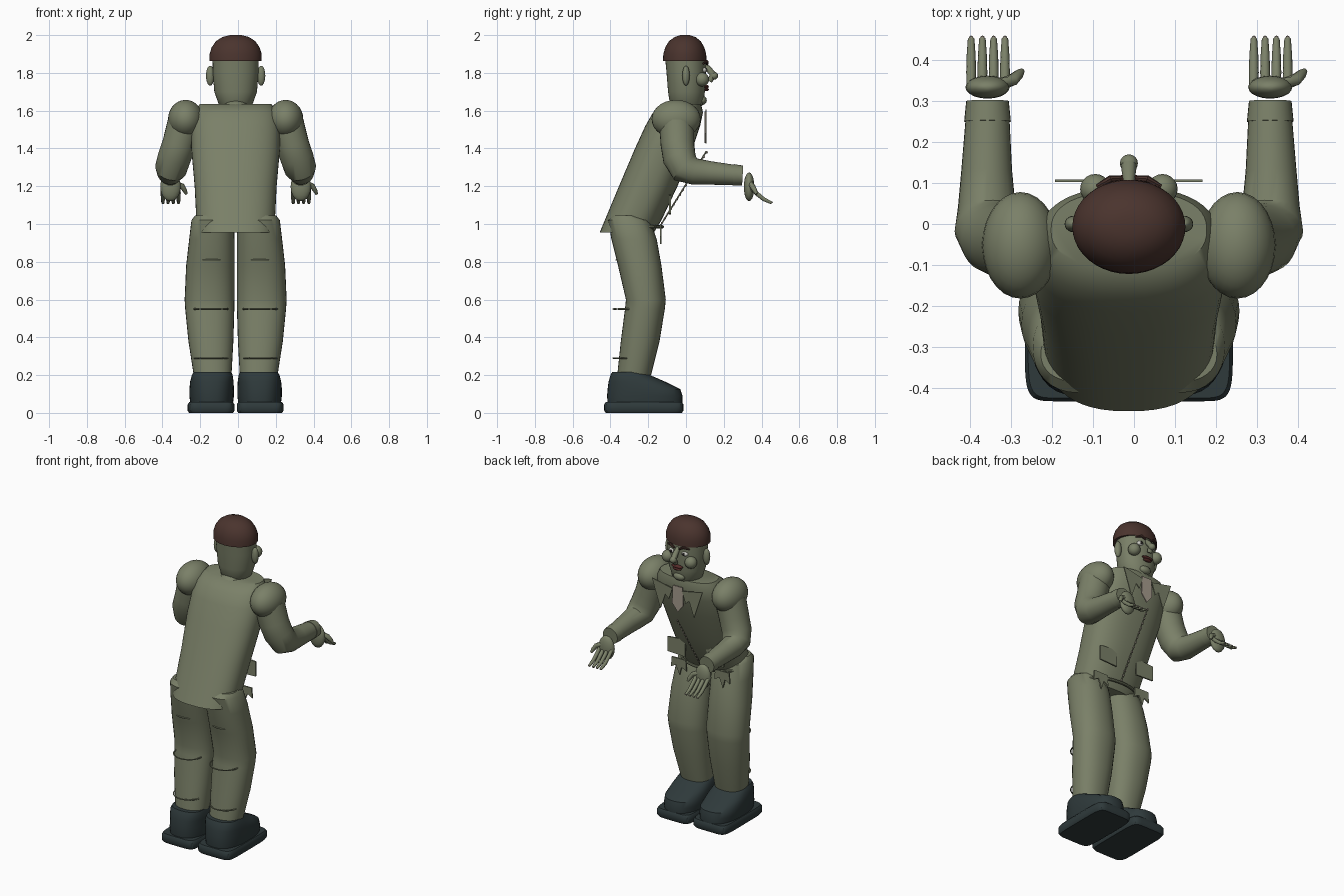
import bpy, bmesh, math
from mathutils import Vector

if "Cube" in bpy.data.objects:
    bpy.data.objects.remove(bpy.data.objects["Cube"])

CX = -0.0125  # centre line of the body


def mat(name, r, g, b):
    m = bpy.data.materials.new(name)
    m.diffuse_color = (r, g, b, 1)
    m.use_nodes = True
    m.node_tree.nodes["Principled BSDF"].inputs["Base Color"].default_value = m.diffuse_color
    return m


OLIVE = mat("olive", .195, .216, .138)
BOOT = mat("boot_grey", .028, .042, .044)
HAIR = mat("hair_brown", .069, .034, .027)
TAN = mat("shirt_tan", .38, .33, .27)
LIP = mat("lip_red", .09, .025, .022)
WHITE = mat("eye_white", .6, .6, .55)
DARK = mat("pupil_dark", .015, .013, .012)


def finish(name, bm, material, angle=40):
    bmesh.ops.recalc_face_normals(bm, faces=bm.faces)
    me = bpy.data.meshes.new(name)
    bm.to_mesh(me)
    bm.free()
    me.materials.append(material)
    ob = bpy.data.objects.new(name, me)
    ob.location.x = CX
    bpy.context.collection.objects.link(ob)
    bpy.ops.object.select_all(action='DESELECT')
    bpy.context.view_layer.objects.active = ob
    ob.select_set(True)
    bpy.ops.object.shade_smooth_by_angle(angle=math.radians(angle))
    return ob


def skin(name, rings, material, angle=40):
    """Bridge closed rings of points and cap both ends."""
    bm = bmesh.new()
    vs = [[bm.verts.new(p) for p in ring] for ring in rings]
    n = len(vs[0])
    for a, b in zip(vs, vs[1:]):
        for i in range(n):
            bm.faces.new((a[i], a[(i + 1) % n], b[(i + 1) % n], b[i]))
    bm.faces.new(vs[0])
    bm.faces.new(vs[-1])
    return finish(name, bm, material, angle)


def stack(name, rows, material, power=2.0, n=40, angle=40):
    """Loft of level sections: z, back y, front y, centre x, half width."""
    rings = []
    for z, yb, yf, cx, rx in rows:
        ring = []
        for i in range(n):
            t = 2 * math.pi * i / n
            c, s = math.cos(t), math.sin(t)
            px = math.copysign(abs(c) ** (2 / power), c)
            py = math.copysign(abs(s) ** (2 / power), s)
            ring.append((cx + rx * px, (yb + yf) / 2 + (yf - yb) / 2 * py, z))
        rings.append(ring)
    return skin(name, rings, material, angle)


def tube(name, path, material, n=12):
    """Round tube through (x, y, z, radius) points."""
    pts = [Vector(p[:3]) for p in path]
    rings = []
    for k, p in enumerate(pts):
        t = (pts[min(k + 1, len(pts) - 1)] - pts[max(k - 1, 0)]).normalized()
        side = Vector((1, 0, 0)) if abs(t.x) < .8 else Vector((0, 0, 1))
        u = (side - t * side.dot(t)).normalized()
        v = t.cross(u)
        r = path[k][3]
        rings.append([p + r * (u * math.cos(a) + v * math.sin(a))
                      for a in (2 * math.pi * i / n for i in range(n))])
    return skin(name, rings, material)


def ball(name, c, r, material, seg=28):
    bm = bmesh.new()
    bmesh.ops.create_uvsphere(bm, u_segments=seg, v_segments=seg // 2, radius=1)
    for v in bm.verts:
        v.co = Vector([c[i] + v.co[i] * r[i] for i in range(3)])
    return finish(name, bm, material)


def plate(name, outline, y, material, thick=.006, lean=0):
    """Upright thin sheet from an (x, z) outline."""
    z0 = outline[0][1]
    rings = [[(x, y + d + lean * (z - z0), z) for x, z in outline]
             for d in (-thick / 2, thick / 2)]
    return skin(name, rings, material, 20)


def arc(name, cx, cy, z, rx, ry, a0, a1, r, material, steps=20):
    path = []
    for i in range(steps + 1):
        a = math.radians(a0 + (a1 - a0) * i / steps)
        path.append((cx + rx * math.cos(a), cy + ry * math.sin(a), z, r))
    return tube(name, path, material, 8)


# Leaning jacket
stack("jacket", [(.955, -.457, -.17, 0, .2), (1.02, -.43, -.13, 0, .208),
                 (1.2, -.355, -.045, 0, .217), (1.4, -.27, .035, 0, .235),
                 (1.52, -.215, .075, 0, .235), (1.59, -.175, .09, 0, .22),
                 (1.635, -.11, .08, 0, .19)], OLIVE, 2.4, 48)

# Head, neck and hair cap
ball("neck", (0, -.04, 1.605), (.076, .085, .055), OLIVE)
stack("head", [(1.595, -.055, .065, 0, .055), (1.635, -.085, .09, 0, .09),
               (1.7, -.095, .1, 0, .113), (1.8, -.103, .105, 0, .121),
               (1.875, -.11, .105, 0, .122)], OLIVE, 2.1)
stack("hair", [(1.862, -.122, .108, 0, .138), (1.9, -.12, .107, 0, .138),
               (1.935, -.11, .097, 0, .127), (1.968, -.09, .078, 0, .104),
               (1.99, -.06, .05, 0, .07), (2.0, -.03, .02, 0, .03)], HAIR)

# Face
tube("nose_bridge", [(0, .09, 1.85, .012), (0, .12, 1.82, .016),
                     (0, .145, 1.79, .02), (0, .125, 1.755, .014)], OLIVE)
ball("nose_tip", (0, .148, 1.785), (.022, .022, .021), OLIVE, 16)
ball("upper_lip", (0, .107, 1.727), (.04, .014, .01), LIP, 16)
ball("lower_lip", (0, .107, 1.712), (.03, .014, .009), LIP, 16)
ball("chin", (0, .085, 1.655), (.04, .025, .025), OLIVE, 16)

for s, side in ((-1, "left"), (1, "right")):
    def nm(part):
        return side + "_" + part

    ball(nm("ear"), (s * .135, 0, 1.785), (.022, .02, .053), OLIVE, 20)
    ball(nm("cheek"), (s * .082, .085, 1.765), (.037, .037, .037), OLIVE, 20)
    ball(nm("eye"), (s * .045, .092, 1.815), (.022, .018, .015), WHITE, 16)
    ball(nm("pupil"), (s * .045, .107, 1.815), (.009, .006, .01), DARK, 12)
    tube(nm("brow"), [(s * .018, .112, 1.845, .006), (s * .045, .11, 1.86, .009),
                      (s * .078, .092, 1.85, .005)], HAIR, 8)

    # Arms bent forward
    ball(nm("shoulder"), (s * .265, -.052, 1.555), (.093, .13, .102), OLIVE)
    tube(nm("sleeve"), [(s * .27, -.05, 1.53, .092), (s * .3, -.045, 1.42, .089),
                        (s * .325, -.035, 1.35, .088), (s * .342, -.005, 1.295, .085),
                        (s * .347, .045, 1.278, .07), (s * .347, .13, 1.27, .062),
                        (s * .345, .25, 1.26, .054), (s * .345, .295, 1.257, .05)],
         OLIVE, 28)
    tube(nm("cuff"), [(s * .345, .25, 1.26, .057), (s * .345, .3, 1.257, .052)], OLIVE, 28)

    # Hands: both thumbs point the same way
    hx = s * .345
    ball(nm("palm"), (hx, .334, 1.197), (.054, .028, .076), OLIVE, 20)
    for i in range(4):
        fx = hx - .04 + i * .0275
        tube(nm("finger_%d" % i), [(fx, .335, 1.2, .011), (fx, .37, 1.165, .012),
                                   (fx, .41, 1.132, .011), (fx, .452, 1.112, .008)], OLIVE, 10)
        ball(nm("nail_%d" % i), (fx, .453, 1.114), (.006, .007, .005), TAN, 8)
    tube(nm("thumb"), [(hx + .03, .34, 1.215, .016), (hx + .062, .352, 1.2, .015),
                       (hx + .077, .366, 1.175, .012), (hx + .084, .373, 1.158, .007)], OLIVE, 10)

    # Trousers with raised creases behind
    stack(nm("trouser_leg"), [(1.045, -.385, -.25, s * .125, .09),
                              (1.02, -.412, -.19, s * .122, .112),
                              (.92, -.395, -.155, s * .126, .12),
                              (.78, -.36, -.13, s * .134, .128),
                              (.6, -.318, -.107, s * .138, .132),
                              (.55, -.323, -.112, s * .137, .13),
                              (.38, -.345, -.14, s * .131, .119),
                              (.2, -.364, -.185, s * .122, .1)], OLIVE, 2.2, 32)
    for z, cy in ((.81, -.285), (.55, -.3), (.29, -.3)):
        arc(nm("crease_%d" % (z * 100)), s * .13, cy, z, .09, .085, 180, 360, .004, OLIVE)

    # Boots on wide soles
    stack(nm("boot"), [(.05, -.415, -.02, s * .127, .113), (.09, -.418, -.018, s * .127, .118),
                       (.125, -.415, -.03, s * .127, .118), (.165, -.41, -.11, s * .126, .115),
                       (.2, -.4, -.19, s * .124, .108), (.217, -.39, -.21, s * .123, .1)],
          BOOT, 2.5, 36)
    stack(nm("sole"), [(0, -.425, -.022, s * .13, .116), (.012, -.433, -.014, s * .13, .124),
                       (.045, -.433, -.014, s * .13, .124), (.057, -.425, -.022, s * .13, .116)],
          BOOT, 7, 48)

    # Lapels, pockets and ragged belt ends
    plate(nm("lapel"), [(s * .18, 1.605), (s * .035, 1.575), (s * .06, 1.5),
                        (s * .085, 1.525), (s * .12, 1.425)], .105, OLIVE)
    plate(nm("pocket"), [(s * .075, 1.16), (s * .2, 1.15), (s * .2, 1.055),
                         (s * .075, 1.05)], -.085, OLIVE, .009)
    plate(nm("belt_end"), [(s * .155 - .05, 1.0), (s * .155 + .05, 1.0), (s * .155 + .055, .935),
                           (s * .155 + .02, .955), (s * .155 - .005, .895),
                           (s * .155 - .02, .95), (s * .155 - .055, .93)], -.133, OLIVE, .009)

# Shirt front, fastening and belt
plate("shirt_front", [(-.035, 1.595), (.035, 1.595), (.04, 1.48), (0, 1.43), (-.04, 1.48)],
      .1, TAN)
tube("front_seam", [(0, .108, 1.385, .004), (0, -.13, 1.0, .004)], OLIVE, 8)
for i in range(16):
    f = i / 15
    ball("seam_bead_%d" % i, (0, .11 - .238 * f, 1.38 - .375 * f), (.007, .006, .007), TAN, 8)
arc("belt", 0, -.25, .985, .2, .125, 0, 180, .009, OLIVE, 28)
